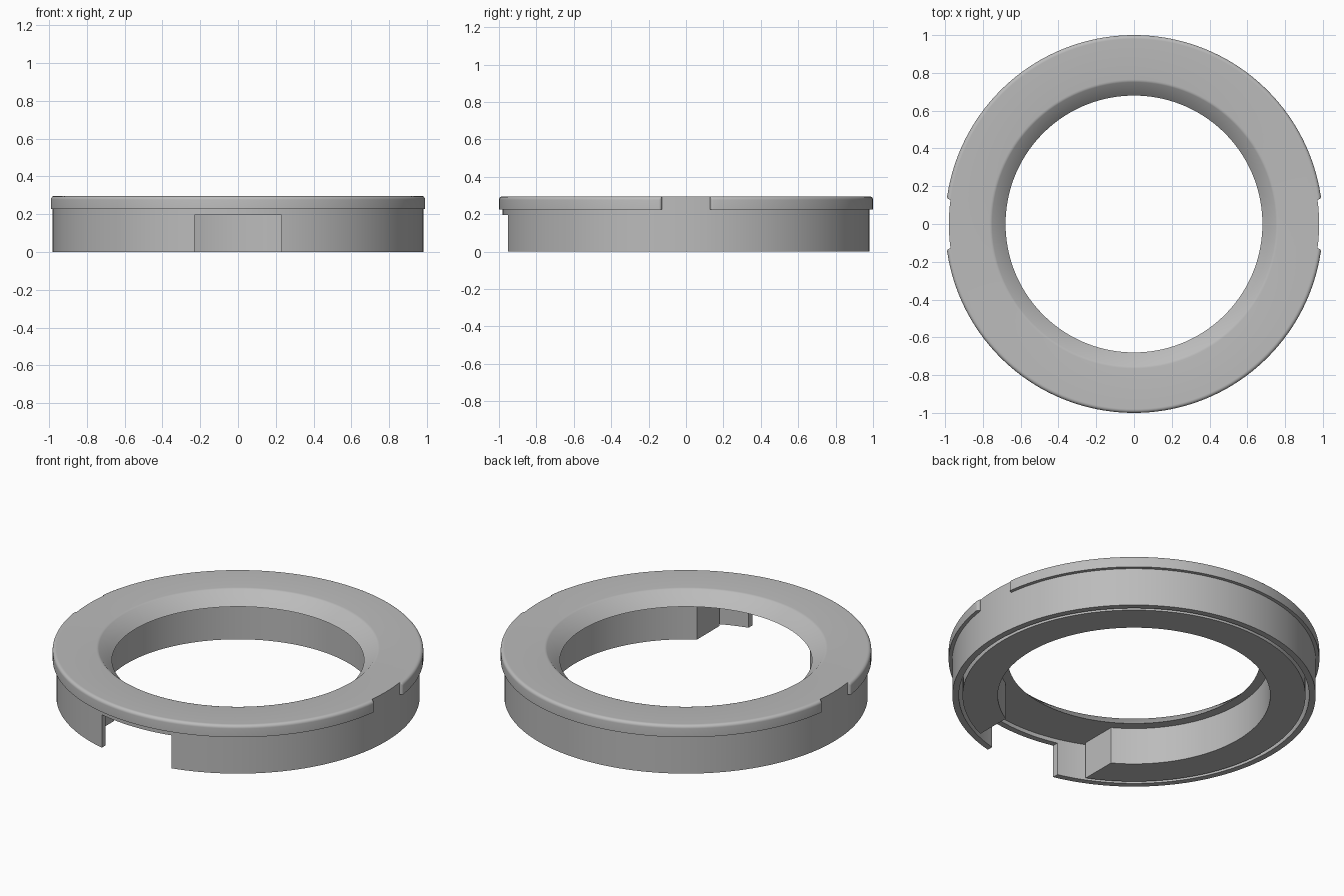
import bpy, bmesh, math

if "Cube" in bpy.data.objects:
    bpy.data.objects.remove(bpy.data.objects["Cube"], do_unlink=True)

grey = bpy.data.materials.new("plain_grey")
grey.use_nodes = True
grey.diffuse_color = (0.5, 0.5, 0.5, 1)
grey.node_tree.nodes["Principled BSDF"].inputs["Base Color"].default_value = (0.5, 0.5, 0.5, 1)

TOP, LIP, CEILING, SLOT_TOP = 0.295, 0.226, 0.22, 0.196
WALL, WALL_IN, BLOCK_OUT, BLOCK_IN, HOLE = 0.98, 0.945, 0.925, 0.735, 0.68


def make_object(name, bm):
    bmesh.ops.recalc_face_normals(bm, faces=bm.faces)
    mesh = bpy.data.meshes.new(name)
    bm.to_mesh(mesh)
    bm.free()
    mesh.materials.append(grey)
    obj = bpy.data.objects.new(name, mesh)
    bpy.context.collection.objects.link(obj)
    return obj


def sweep(name, sections, closed):
    """Skin a list of (angle, profile) sections around the z axis."""
    bm = bmesh.new()
    rings = [[bm.verts.new((r * math.cos(a), r * math.sin(a), z)) for r, z in prof]
             for a, prof in sections]
    pairs = list(zip(rings, rings[1:]))
    if closed:
        pairs.append((rings[-1], rings[0]))
    else:
        bm.faces.new(rings[0])
        bm.faces.new(rings[-1])
    n = len(rings[0])
    for p, q in pairs:
        for i in range(n):
            j = (i + 1) % n
            bm.faces.new((p[i], p[j], q[j], q[i]))
    return make_object(name, bm)


def cut(target, outline, top):
    """Remove a vertical prism that reaches from below the model up to top."""
    bm = bmesh.new()
    base = bm.faces.new([bm.verts.new((x, y, -0.1)) for x, y in outline])
    ext = bmesh.ops.extrude_face_region(bm, geom=[base])
    bmesh.ops.translate(bm, vec=(0, 0, top + 0.1),
                        verts=[v for v in ext["geom"] if isinstance(v, bmesh.types.BMVert)])
    cutter = make_object("slot_cutter", bm)
    cutter.hide_render = True
    mod = target.modifiers.new("slot", 'BOOLEAN')
    mod.operation = 'DIFFERENCE'
    mod.solver = 'EXACT'
    mod.object = cutter
    bpy.context.view_layer.objects.active = target
    bpy.ops.object.modifier_apply(modifier=mod.name)
    bpy.data.objects.remove(cutter, do_unlink=True)


def smooth(obj):
    bpy.ops.object.select_all(action='DESELECT')
    obj.select_set(True)
    bpy.context.view_layer.objects.active = obj
    bpy.ops.object.shade_smooth_by_angle(angle=math.radians(32))


def flange_profile(r):
    f = 0.018 - (1 - r) * 0.9
    arc = [(r - f + f * math.cos(t), TOP - f + f * math.sin(t))
           for t in (math.pi / 2 * i / 5 for i in range(6))]
    return [(WALL, LIP), (r, LIP)] + arc + [(WALL, TOP)]


# Half-circle path of (angle, radius) with rounded ends beside the side notches
gap, end = math.asin(0.132), 0.014
start, stop = gap, math.pi - gap
ends = [(end * (1 - math.cos(t)), 1 - end * (1 - math.sin(t)))
        for t in (math.pi / 2 * i / 5 for i in range(6))]
lo, hi = start + end, stop - end
path = [(start + d, r) for d, r in ends]
path += [(lo + (hi - lo) * i / 72, 1.0) for i in range(1, 72)]
path += [(stop - d, r) for d, r in reversed(ends)]

# Flange halves
for name, turn in (("back_flange", 0), ("front_flange", math.pi)):
    smooth(sweep(name, [(a + turn, flange_profile(r)) for a, r in path], False))

# Ring body: top plate with bevelled hole, inner block ring, groove, thin outer wall
body_profile = [(WALL, 0), (WALL, LIP), (WALL, TOP), (0.765, TOP), (0.758, 0.294),
                (0.751, 0.291), (HOLE, CEILING), (BLOCK_IN, CEILING), (BLOCK_IN, 0),
                (BLOCK_OUT, 0), (BLOCK_OUT, CEILING), (WALL_IN, CEILING), (WALL_IN, 0)]
half_turn = [a for a, r in path] + [stop + 2 * gap * i / 7 for i in range(1, 7)]
body = sweep("ring_body", [(a + turn, body_profile)
                           for turn in (0, math.pi) for a in half_turn], True)

# Front opening: wide gap in the block ring, narrow slot in the thin wall
groove = (BLOCK_OUT + WALL_IN) / 2
spread = math.asin(0.371 / groove)
arc = [spread * (1 - i / 10) for i in range(21)]
cut(body, [(0.371, -0.4)] + [(groove * math.sin(a), -groove * math.cos(a)) for a in arc]
    + [(-0.371, -0.4)], CEILING)
cut(body, [(0.23, -0.7), (0.23, -1.1), (-0.23, -1.1), (-0.23, -0.7)], SLOT_TOP)
smooth(body)
